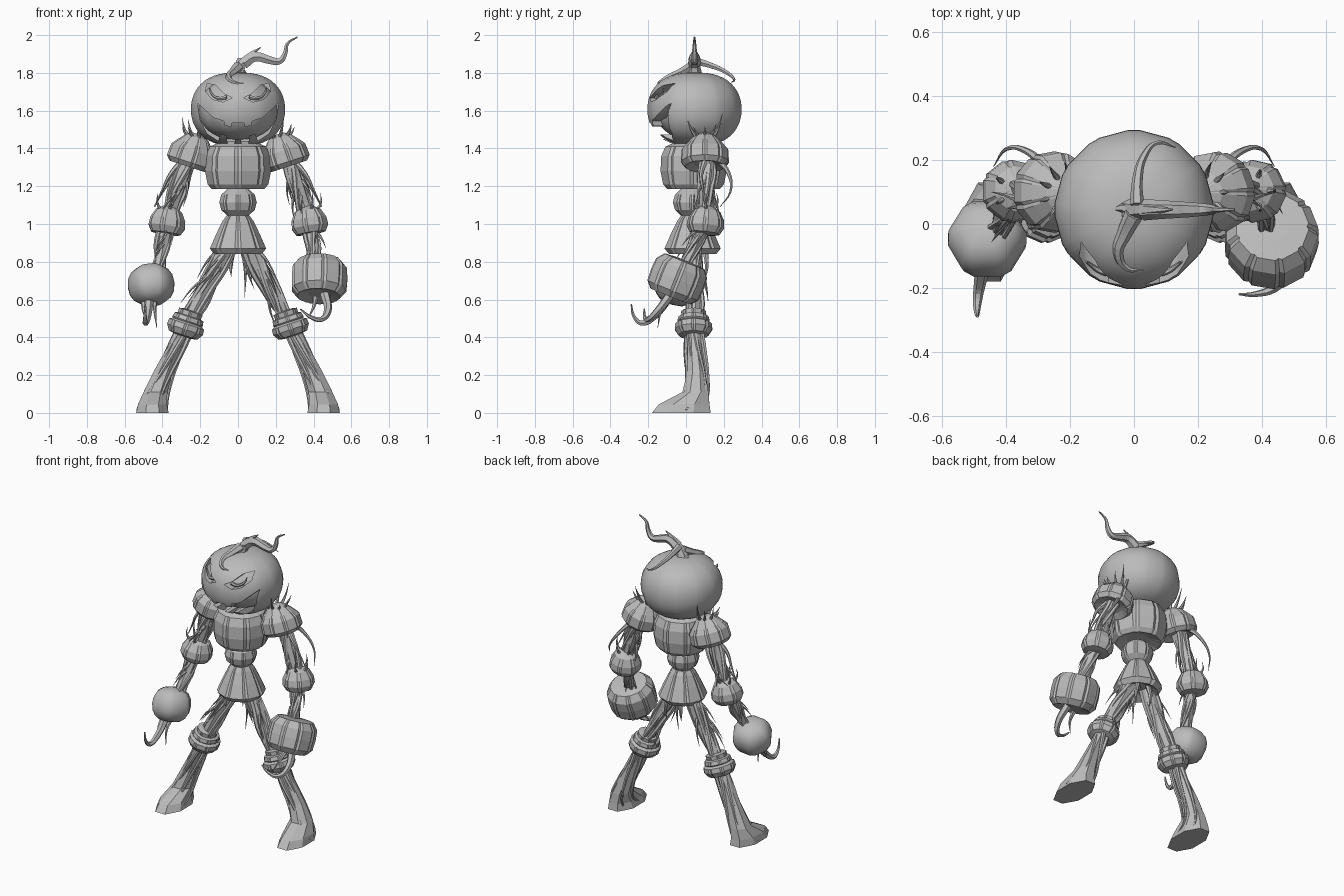
import bpy, bmesh, math, random
from mathutils import Vector

random.seed(4)
if "Cube" in bpy.data.objects:
    bpy.data.objects.remove(bpy.data.objects["Cube"])

grey = bpy.data.materials.new("plain_grey")
grey.use_nodes = True
TONE = (0.5, 0.5, 0.5, 1)
grey.diffuse_color = TONE
grey.node_tree.nodes["Principled BSDF"].inputs["Base Color"].default_value = TONE


def skin(name, rings, smooth=False):
    """Closed surface through rings that have equal point counts."""
    bm = bmesh.new()
    loops = [[bm.verts.new(p) for p in ring] for ring in rings]
    n = len(loops[0])
    for a, b in zip(loops, loops[1:]):
        for i in range(n):
            j = (i + 1) % n
            bm.faces.new((a[i], a[j], b[j], b[i]))
    bm.faces.new(loops[0])
    bm.faces.new(loops[-1])
    bmesh.ops.recalc_face_normals(bm, faces=bm.faces)
    for f in bm.faces:
        f.smooth = smooth
    mesh = bpy.data.meshes.new(name)
    bm.to_mesh(mesh)
    bm.free()
    mesh.materials.append(grey)
    ob = bpy.data.objects.new(name, mesh)
    bpy.context.collection.objects.link(ob)
    return ob


def gourd(name, centre, axis, profile, lobes=8, groove=0.95, smooth=False):
    """Revolved (radius, height) profile with a narrow groove between lobes."""
    turn = Vector((0, 0, 1)).rotation_difference(Vector(axis))
    spots = []
    for k in range(lobes):
        for frac, scale in ((0.0, groove), (0.14, 1), (0.86, 1)):
            spots.append((math.tau * (k + frac) / lobes, scale))
    rings = [[Vector(centre) + turn @ Vector((r * s * math.cos(a), r * s * math.sin(a), z))
              for a, s in spots] for r, z in profile]
    return skin(name, rings, smooth)


def oval(radius, half, steps, power=0.85):
    """Profile of a squashed, slightly boxy ball."""
    angles = [math.radians(-86 + 172 * i / steps) for i in range(steps + 1)]
    return [(radius * math.cos(t) ** power,
             half * math.copysign(abs(math.sin(t)) ** 0.95, t)) for t in angles]


def vine(name, points, thick, tip=0.08, steps=4):
    """Faceted tube that tapers to a point."""
    cu = bpy.data.curves.new(name, "CURVE")
    cu.dimensions = "3D"
    cu.bevel_depth = thick
    cu.bevel_resolution = 1
    cu.resolution_u = steps
    cu.use_fill_caps = True
    sp = cu.splines.new("BEZIER")
    sp.bezier_points.add(len(points) - 1)
    sp.use_smooth = False
    for i, (bp, p) in enumerate(zip(sp.bezier_points, points)):
        bp.co = p
        bp.handle_left_type = bp.handle_right_type = "AUTO"
        bp.radius = 1 + (tip - 1) * i / (len(points) - 1)
    cu.materials.append(grey)
    ob = bpy.data.objects.new(name, cu)
    bpy.context.collection.objects.link(ob)
    return ob


def limb(name, a, b, r, thorns=4, strands=4):
    """Bundle of twisted vines with thorns that leave it along its length."""
    a, b = Vector(a), Vector(b)
    d = (b - a).normalized()
    u = d.orthogonal().normalized()
    v = d.cross(u)

    def around(t, ang, rad):
        return a.lerp(b, t) + rad * (u * math.cos(ang) + v * math.sin(ang))
    skin(name + "_core", [[around(t, math.tau * k / 7, r * w) for k in range(7)]
                          for t, w in ((0, 0.95), (0.5, 0.85), (1, 0.75))])
    for k in range(strands):
        start, twist = math.tau * k / strands, random.uniform(1, 2.6)
        vine(name + "_strand", [around(t / 4, start + twist * t / 4, r * random.uniform(0.6, 1))
                                for t in range(5)], r * 0.4, 0.6, 3)
    for k in range(thorns):
        t, ang = random.uniform(0, 0.65), random.uniform(0, math.tau)
        vine(name + "_thorn", [around(t, ang, r * 0.8), around(t + 0.15, ang + 0.3, r * 1.35),
                               around(t + 0.38, ang + 0.5, r * 1.7)], 0.011, 0.05, 3)


# Hollowed head: carved shell over a smaller core
HEAD = (0, 0.045, 1.607)
head = gourd("head", HEAD, (0, 0, 1), oval(0.25, 0.195, 24, 0.78), 12, 0.995, True)
gourd("head_core", HEAD, (0, 0, 1), oval(0.208, 0.16, 16), 12, 1, True)

mouth = [(0, 1.535), (.03, 1.535), (.036, 1.515), (.07, 1.52), (.076, 1.545), (.13, 1.562),
         (.215, 1.64), (.2, 1.55), (.165, 1.48), (.105, 1.44), (.092, 1.475), (.062, 1.47),
         (.055, 1.425), (.02, 1.415), (.014, 1.45), (0, 1.45)]
eye = [(.03, 1.668), (.075, 1.69), (.12, 1.735), (.165, 1.745), (.172, 1.70), (.135, 1.66), (.08, 1.646)]
outlines = [mouth + [(-x, z) for x, z in mouth[-2:0:-1]], eye, [(-x, z) for x, z in eye]]
for outline in outlines:
    cutter = skin("cutter", [[(x, y, z) for x, z in outline] for y in (-0.4, 0.03)])
    cutter.hide_render = True
    mod = head.modifiers.new("carve", "BOOLEAN")
    mod.object, mod.operation, mod.solver = cutter, "DIFFERENCE", "EXACT"
    bpy.context.view_layer.objects.active = head
    bpy.ops.object.modifier_apply(modifier=mod.name)
    bpy.data.objects.remove(cutter)
for s in (-1, 1):
    vine("eye_ridge", [(s * .06, -.155, 1.672), (s * .1, -.15, 1.665), (s * .14, -.125, 1.69),
                       (s * .15, -.118, 1.72)], 0.012, 0.3)
bpy.ops.object.select_all(action="DESELECT")
head.select_set(True)
bpy.context.view_layer.objects.active = head
bpy.ops.object.shade_smooth_by_angle(angle=math.radians(35))

# Stem with curling roots
vine("stem_base", [(-.01, .045, 1.77), (.01, .045, 1.83), (.06, .045, 1.89), (.12, .045, 1.935)], 0.046, 0.06)
vine("stem", [(.03, .045, 1.85), (.09, .045, 1.885), (.17, .045, 1.867), (.22, .045, 1.862),
              (.25, .045, 1.905), (.262, .045, 1.955), (.315, .045, 1.99)], 0.034, 0.12)
vine("stem_root_back", [(.01, .06, 1.86), (.01, .13, 1.84), (.03, .21, 1.805), (.075, .255, 1.765),
                        (.13, .24, 1.75)], 0.022)
vine("stem_root_front", [(0, .03, 1.83), (-.03, -.03, 1.80), (-.05, -.09, 1.778), (-.02, -.14, 1.75),
                         (.03, -.145, 1.745)], 0.03)
vine("stem_root_side", [(0, .04, 1.82), (-.04, .05, 1.80), (-.07, .04, 1.79)], 0.025)

# Torso, waist and skirt
up = (0, 0, 1)
gourd("torso", (0, .04, 1.18), up, [(.07, .03), (.14, .005), (.162, .03), (.176, .1), (.172, .18),
                                    (.15, .23), (.08, .26)], 8)
gourd("waist", (0, .03, 1.115), up, oval(.1, .082, 6, 0.9), 8)
gourd("skirt", (0, .035, .84), up, [(.06, .03), (.125, 0), (.15, .03), (.115, .11), (.08, .18), (.06, .205)], 8)
for x, y, low in ((.035, .03, .61), (-.035, .1, .72), (.07, .1, .7), (-.09, 0, .74)):
    vine("skirt_thorn", [(x * .7, y, .88), (x * 1.1, y + .01, .77), (x, y, low)], 0.018, 0.04, 3)

bell = [(.06, -.07), (.105, -.085), (.128, -.06), (.124, .005), (.1, .035), (.065, .075), (.03, .095)]
cap = [(.04, -.07), (.08, -.065), (.1, -.03), (.096, .01), (.072, .055), (.03, .08)]
tiers = [(.05, -.072), (.08, -.066), (.1, -.035), (.098, -.005), (.08, .005), (.086, .012),
         (.08, .035), (.064, .04), (.066, .065), (.04, .07)]

for s, side in ((1, "left_"), (-1, "right_")):
    # Arm
    shoulder, elbow, wrist = (s * .24, .1, 1.385), (s * .375, .105, 1.015), (s * .425, -.02, .75)
    gourd(side + "shoulder", shoulder, (-s * .33, 0, 1), bell, 9)
    limb(side + "upper_arm", (s * .265, .11, 1.35), elbow, .044, 5)
    gourd(side + "elbow", elbow, (-s * .15, .1, 1), cap, 7)
    limb(side + "forearm", elbow, wrist, .037, 4)
    vine(side + "arm_vine", [(s * .27, .17, 1.34), (s * .33, .225, 1.27), (s * .4, .235, 1.17),
                             (s * .44, .18, 1.09)], 0.016)
    vine(side + "arm_vine_outer", [(s * .3, .1, 1.33), (s * .36, .08, 1.26), (s * .4, .09, 1.18),
                                   (s * .445, .1, 1.09)], 0.016)
    # Spikes sprouting from the shoulder and elbow tops
    for k in range(9):
        a = math.tau * k / 9
        c, n, h = math.cos(a), math.sin(a), random.uniform(.04, .14)
        vine(side + "shoulder_spike", [(s * .21 + .03 * c, .1 + .03 * n, 1.44),
                                       (s * .22 + .065 * c, .1 + .07 * n, 1.47 + h * .3),
                                       (s * .23 + .07 * c, .1 + .095 * n, 1.47 + h)], 0.013, 0.05, 3)
    for k in range(5):
        a = math.tau * k / 5
        vine(side + "elbow_spike", [Vector(elbow) + Vector((q * math.cos(a), q * math.sin(a), h))
                                    for q, h in ((.035, .05), (.065, .1), (.06, .15))], 0.011, 0.05, 3)

    # Leg
    knee = Vector((s * .27, .04, .475))
    limb(side + "thigh", (s * .06, .04, .88), knee, .048, 6, 5)
    gourd(side + "knee", knee, (-s * .33, 0, 1), tiers, 8)
    rows = [(.28, .04, .47, .042, .038), (.34, .045, .34, .042, .04), (.395, .055, .22, .055, .05),
            (.437, .05, .11, .068, .075), (.453, -.01, .045, .083, .145), (.453, -.025, 0, .093, .168)]
    skin(side + "shin_and_foot",
         [[(s * (x + rx * math.cos(math.tau * k / 8 + .39)), y + ry * math.sin(math.tau * k / 8 + .39), z)
           for k in range(8)] for x, y, z, rx, ry in rows])
    for k in range(6):
        a = math.tau * k / 6
        c, n, loose = math.cos(a), math.sin(a), random.uniform(.85, 1.25)
        vine(side + "shin_vine", [(s * (x + r * loose * math.cos(a + w)), y + r * loose * math.sin(a + w), z)
                                  for x, y, z, r, w in ((.28, .04, .45, .036, 0), (.34, .045, .32, .044, .5),
                                                        (.4, .055, .19, .052, .9), (.445, .04, .08, .07, 1.1))]
             + [(s * (.455 + .08 * math.cos(a + 1.2)), -.02 + .13 * math.sin(a + 1.2), .015)], 0.015, 0.35, 3)

# Left hand is a faceted drum, right hand a smooth ball
gourd("left_hand", (.43, -.045, .71), (.03, .4, 1),
      [(.06, -.085), (.115, -.1), (.146, -.065), (.15, 0), (.146, .06), (.115, .1), (.05, .105)], 9, 0.95)
gourd("right_hand", (-.46, -.047, .678), (-.1, .35, 1), oval(.125, .108, 8, 0.75), 6, 0.99, True)

# Hooked fingers
vine("left_finger", [(.46, -.08, .63), (.475, -.15, .54), (.44, -.2, .495), (.38, -.22, .51),
                     (.33, -.22, .55)], 0.026, 0.15)
vine("left_finger_short", [(.41, -.08, .61), (.4, -.13, .56), (.37, -.16, .5)], 0.016)
vine("right_finger", [(-.47, -.09, .61), (-.48, -.17, .51), (-.49, -.235, .475), (-.492, -.275, .51),
                      (-.49, -.29, .575)], 0.026, 0.15)
for x, low in ((-.44, .45), (-.5, .5)):
    vine("right_finger_short", [(x, -.08, .6), (x, -.13, .54), (x + .01, -.15, low)], 0.015)
